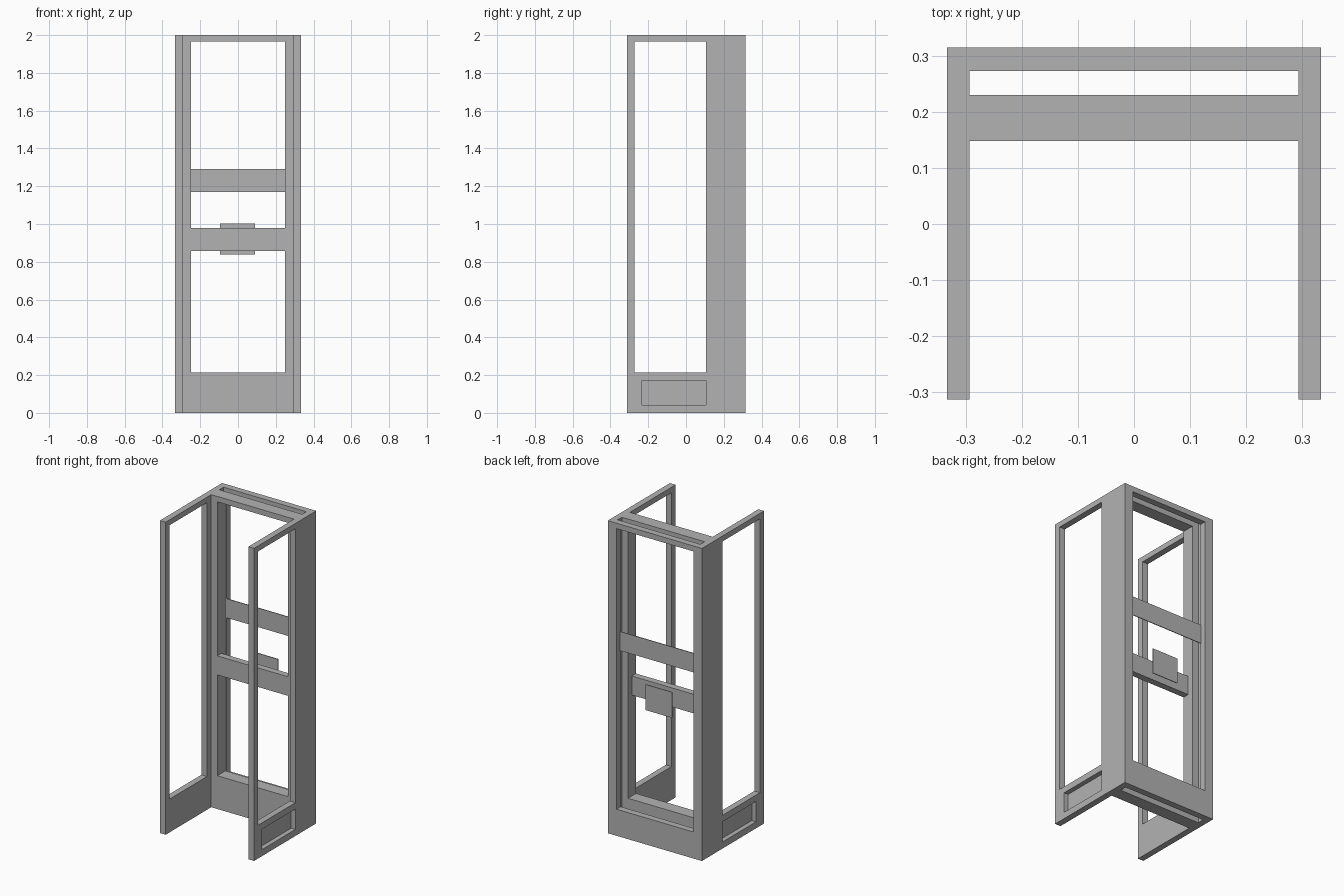
import bpy
import bmesh
from mathutils import Vector

if "Cube" in bpy.data.objects:
    bpy.data.objects.remove(bpy.data.objects["Cube"], do_unlink=True)

# One plain grey for the whole cabinet frame
GREY = (0.45, 0.45, 0.45, 1.0)
grey = bpy.data.materials.new("plain_grey")
grey.use_nodes = True
grey.diffuse_color = GREY
grey.node_tree.nodes["Principled BSDF"].inputs["Base Color"].default_value = GREY


def box(name, x, y, z):
    """Box spanning the given (low, high) range on each axis."""
    low = Vector([min(r) for r in (x, y, z)])
    high = Vector([max(r) for r in (x, y, z)])
    bm = bmesh.new()
    bmesh.ops.create_cube(bm, size=1)
    bmesh.ops.scale(bm, vec=high - low, verts=bm.verts)
    bmesh.ops.translate(bm, vec=(low + high) / 2, verts=bm.verts)
    mesh = bpy.data.meshes.new(name)
    bm.to_mesh(mesh)
    bm.free()
    mesh.materials.append(grey)
    obj = bpy.data.objects.new(name, mesh)
    bpy.context.scene.collection.objects.link(obj)
    return obj


def cut(obj, x, y, z):
    """Remove a box-shaped volume from obj for good."""
    cutter = box("cutter", x, y, z)
    cutter.hide_render = True
    mod = obj.modifiers.new("opening", 'BOOLEAN')
    mod.operation = 'DIFFERENCE'
    mod.solver = 'EXACT'
    mod.object = cutter
    bpy.context.view_layer.update()
    graph = bpy.context.evaluated_depsgraph_get()
    result = bpy.data.meshes.new_from_object(obj.evaluated_get(graph))
    obj.modifiers.clear()
    obj.data = result
    bpy.data.objects.remove(cutter, do_unlink=True)


HALF, INNER = 0.333, 0.293      # outer and inner faces of the side panels
FRONT, BACK = -0.313, 0.315
TOP = 2.0
HEAD, SILL = 1.965, 0.213       # upper and lower edge of the openings

# Side panels: tall opening above, shallow recess on the outside below
for name, s in (("left", 1), ("right", -1)):
    side = box(name + "_side_panel", (s * INNER, s * HALF), (FRONT, BACK), (0, TOP))
    cut(side, (s * 0.2, s * 0.4), (-0.272, 0.105), (SILL, HEAD))
    cut(side, (s * 0.303, s * 0.4), (-0.232, 0.105), (0.042, 0.172))

# Deep front frame and thinner back frame, with a slot left between them
inside = (-INNER, INNER)
front_frame = box("front_frame", inside, (0.148, 0.23), (0, TOP))
cut(front_frame, (-0.25, 0.25), (0, 1), (SILL, HEAD))

back_frame = box("back_frame", inside, (0.273, BACK), (0, TOP))
cut(back_frame, (-0.272, 0.272), (0, 1), (0.17, HEAD))

# Cross rails and the small plate behind the lower one
box("lower_rail", (-0.25, 0.25), (0.148, 0.19), (0.858, 0.98))
box("upper_rail", (-0.272, 0.272), (0.273, 0.278), (1.17, 1.292))
box("back_plate", (-0.095, 0.091), (0.273, 0.278), (0.838, 1.002))
